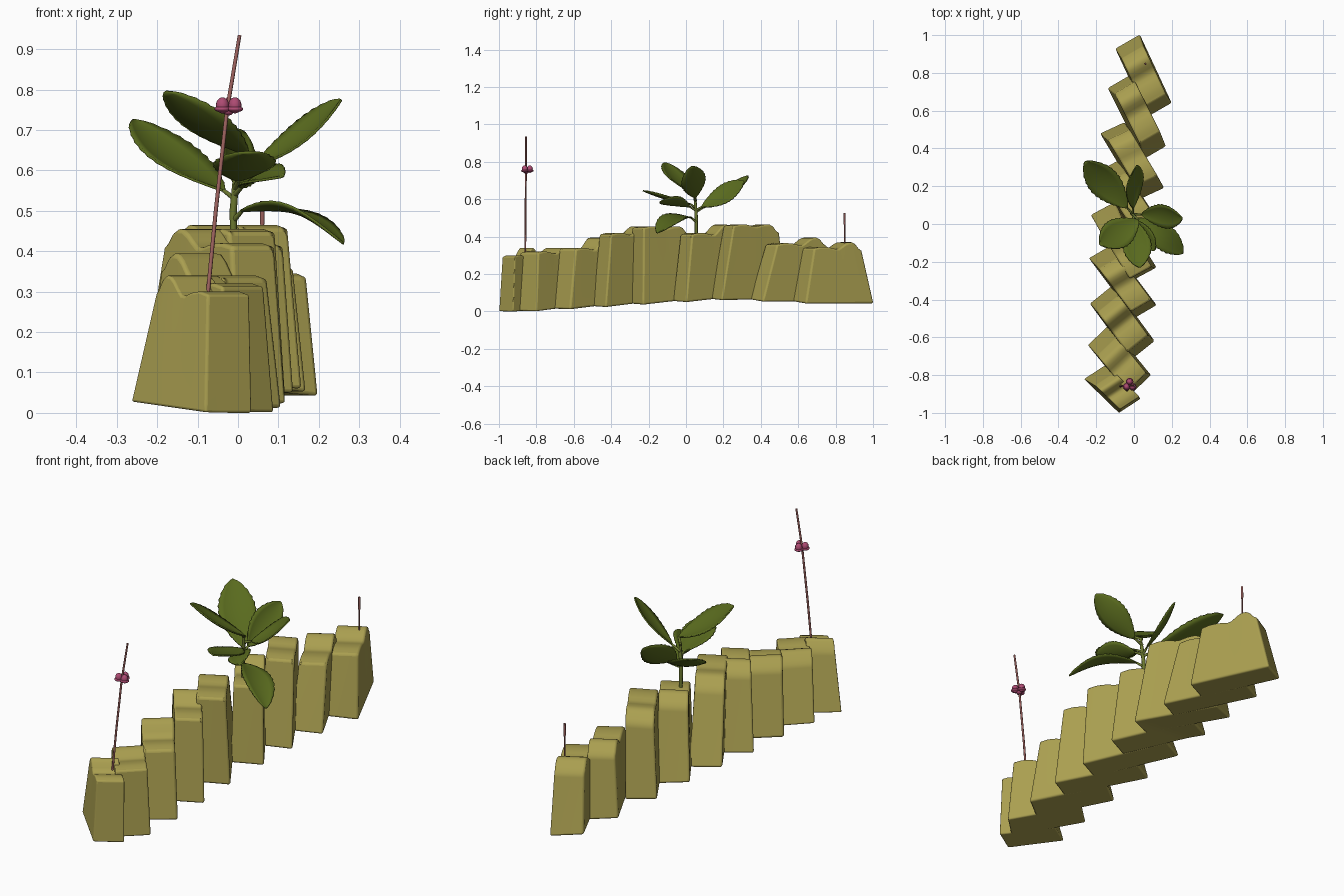
import bpy, bmesh, math
from mathutils import Vector

cube = bpy.data.objects.get("Cube")
if cube:
    bpy.data.objects.remove(cube, do_unlink=True)


def material(name, rgb):
    m = bpy.data.materials.new(name)
    m.use_nodes = True
    m.diffuse_color = (*rgb, 1)
    bsdf = m.node_tree.nodes["Principled BSDF"]
    bsdf.inputs["Base Color"].default_value = (*rgb, 1)
    bsdf.inputs["Roughness"].default_value = 0.8
    return m


OCHRE = material("ochre stone", (0.4, 0.345, 0.08))
LEAF = material("leaf green", (0.1, 0.145, 0.013))
STEM = material("stem green", (0.15, 0.19, 0.03))
ROSE = material("dusty rose", (0.36, 0.13, 0.12))
PINK = material("petal pink", (0.42, 0.07, 0.17))


def activate(ob):
    bpy.ops.object.select_all(action="DESELECT")
    ob.select_set(True)
    bpy.context.view_layer.objects.active = ob


def finish(bm, name, mat, angle=60):
    me = bpy.data.meshes.new(name)
    bm.to_mesh(me)
    bm.free()
    ob = bpy.data.objects.new(name, me)
    bpy.context.collection.objects.link(ob)
    me.materials.append(mat)
    activate(ob)
    bpy.ops.object.shade_smooth_by_angle(angle=math.radians(angle))
    return ob


def smoothstep(a, b, x):
    t = min(max((x - a) / (b - a), 0), 1)
    return t * t * (3 - 2 * t)


def tube(name, pts, radii, mat):
    cu = bpy.data.curves.new(name, "CURVE")
    cu.dimensions = "3D"
    cu.bevel_depth = 1
    cu.bevel_resolution = 2
    cu.use_fill_caps = True
    sp = cu.splines.new("POLY")
    sp.points.add(len(pts) - 1)
    for p, co, r in zip(sp.points, pts, radii):
        p.co = (*co, 1)
        p.radius = r
    ob = bpy.data.objects.new(name, cu)
    bpy.context.collection.objects.link(ob)
    cu.materials.append(mat)
    activate(ob)
    bpy.ops.object.convert(target="MESH")
    bpy.ops.object.shade_smooth_by_angle(angle=math.radians(60))


def ground(x, y):
    # gently arched underside
    if y < 0.2:
        z = -0.005 + 0.078 * (y + 1) / 1.2
    else:
        z = 0.073 - 0.028 * (y - 0.2) / 0.8
    return max(0, z - 0.08 * x)


def block(name, left, right, back, high, low, lean):
    """Tapered slab on a parallelogram base, top dipping between its ends."""
    left, right, back = Vector(left), Vector(right), Vector(back)
    mid = (left + right) / 2
    along, across = (right - back) / 2, (back - left) / 2
    bm = bmesh.new()
    bmesh.ops.create_cube(bm, size=2)
    bmesh.ops.subdivide_edges(bm, edges=bm.edges[:], cuts=13, use_grid_fill=True)
    for v in bm.verts:
        u, w, t = v.co.x, v.co.y, (v.co.z + 1) / 2
        base = mid + along * u + across * w
        taper = 0.33 if u < 0 else 0.27
        p = mid + along * u * (1 - taper * t) + across * w * (1 - 0.1 * t) + Vector(lean) * t
        zb = ground(*base)
        top = high + (low - high) * smoothstep(-0.5, 0.1, u)
        top -= 0.045 * smoothstep(0.6, 1, -u) + 0.008 * smoothstep(0.7, 1, u)
        top -= 0.012 * math.exp(-((u - 0.05) / 0.25) ** 2)
        v.co = (p.x, p.y, zb + t * (top - zb))
    ob = finish(bm, name, OCHRE, 50)
    bev = ob.modifiers.new("soft edges", "BEVEL")
    bev.width = 0.013
    bev.segments = 3
    bev.limit_method = "ANGLE"
    bev.angle_limit = math.radians(50)


# row of slabs, from back to front
slabs = [
    ((-0.10, 0.93), (0.20, 0.64), (0.03, 1.005), 0.37, 0.345, (0, 0)),
    ((-0.14, 0.72), (0.17, 0.41), (-0.02, 0.79), 0.395, 0.365, (0, 0.03)),
    ((-0.18, 0.48), (0.16, 0.19), (-0.05, 0.54), 0.465, 0.465, (0, 0.02)),
    ((-0.21, 0.27), (0.14, 0.0), (-0.08, 0.34), 0.465, 0.42, (0.01, -0.01)),
    ((-0.23, 0.05), (0.12, -0.23), (-0.10, 0.12), 0.455, 0.455, (0.01, -0.04)),
    ((-0.24, -0.18), (0.12, -0.43), (-0.12, -0.11), 0.455, 0.42, (0.01, -0.01)),
    ((-0.235, -0.42), (0.11, -0.62), (-0.11, -0.32), 0.395, 0.34, (0, -0.005)),
    ((-0.245, -0.64), (0.09, -0.80), (-0.13, -0.53), 0.34, 0.32, (0.01, -0.02)),
    ((-0.265, -0.82), (0.035, -0.925), (-0.15, -0.745), 0.34, 0.3, (0.025, -0.01)),
]
for i, args in enumerate(slabs):
    block(f"stone_slab_{i + 1}", *args)


def leaf(name, base, tip, width, roll=0, arch=0.02):
    base, tip = Vector(base), Vector(tip)
    d = tip - base
    side = d.cross(Vector((0, 0, 1))).normalized()
    up = side.cross(d).normalized()
    r = math.radians(roll)
    side, up = side * math.cos(r) + up * math.sin(r), up * math.cos(r) - side * math.sin(r)
    bm = bmesh.new()
    bmesh.ops.create_grid(bm, x_segments=22, y_segments=6, size=1)
    for v in bm.verts:
        t, w = (v.co.x + 1) / 2, v.co.y
        half = width / 2 * (0.06 + 0.94 * math.sin(math.pi * t ** 1.15) ** 0.75) if 0 < t < 1 else 0.004
        # toothed rim
        if abs(w) > 0.95 and round(t * 22) % 2:
            half *= 0.94
        lift = arch * math.sin(math.pi * t) + 0.2 * half * w * w
        v.co = base + d * t + side * (half * w) + up * lift
    ob = finish(bm, name, LEAF, 60)
    sol = ob.modifiers.new("thickness", "SOLIDIFY")
    sol.thickness = 0.006
    sol.offset = 0


# leafy plant
tube("plant_stem", [(-0.01, 0.055, 0.38), (-0.012, 0.055, 0.5), (-0.005, 0.05, 0.58), (0, 0.045, 0.63)],
     [0.008, 0.009, 0.008, 0.005], STEM)
leaves = [
    ("back_right_leaf", (-0.035, 0.085, 0.55), (-0.26, 0.33, 0.725), 0.17, 5, -0.02),
    ("left_leaf", (0.04, 0.05, 0.61), (0.255, 0.03, 0.775), 0.14, -25, -0.015),
    ("low_left_leaf", (0.01, 0.03, 0.50), (0.26, -0.155, 0.42), 0.14, 10, 0.035),
    ("high_right_leaf", (0.025, 0.02, 0.64), (-0.18, -0.11, 0.795), 0.17, -10, -0.015),
    ("front_leaf", (0.0, 0.02, 0.575), (0.03, -0.23, 0.645), 0.155, 0, -0.01),
    ("front_left_leaf", (0.01, 0.02, 0.56), (0.11, -0.14, 0.585), 0.11, -25, 0.01),
    ("back_leaf", (-0.005, 0.085, 0.56), (0.015, 0.31, 0.695), 0.135, -50, -0.015),
]
for name, base, tip, width, roll, arch in leaves:
    leaf(name, base, tip, width, roll, arch)
    foot = (-0.008, 0.052, base[2] - 0.02)
    tube(name + "_stalk", [foot, base], [0.007, 0.005], STEM)

# tall flower rod
tube("tall_rod", [(-0.077, -0.86, 0.27), (-0.055, -0.858, 0.5), (-0.027, -0.856, 0.75), (0.004, -0.855, 0.935)],
     [0.005, 0.005, 0.005, 0.0045], ROSE)


def ellipsoid(name, co, scale, mat):
    bm = bmesh.new()
    bmesh.ops.create_uvsphere(bm, u_segments=16, v_segments=10, radius=1)
    for v in bm.verts:
        v.co = Vector(co) + Vector(a * b for a, b in zip(v.co, scale))
    finish(bm, name, mat, 80)


# petals: domes with a flared rim
for i in range(3):
    a = math.radians(90 + 120 * i)
    x, y = -0.023 + 0.018 * math.cos(a), -0.853 + 0.018 * math.sin(a)
    ellipsoid(f"petal_dome_{i + 1}", (x, y, 0.761), (0.016, 0.016, 0.02), PINK)
    ellipsoid(f"petal_rim_{i + 1}", (x, y, 0.752), (0.02, 0.02, 0.008), PINK)
ellipsoid("flower_heart", (-0.024, -0.854, 0.748), (0.014, 0.014, 0.012), PINK)

# short rod
tube("short_rod", [(0.06, 0.848, 0.31), (0.06, 0.848, 0.46), (0.06, 0.848, 0.47), (0.06, 0.848, 0.525)],
     [0.0035, 0.0035, 0.006, 0.005], ROSE)
